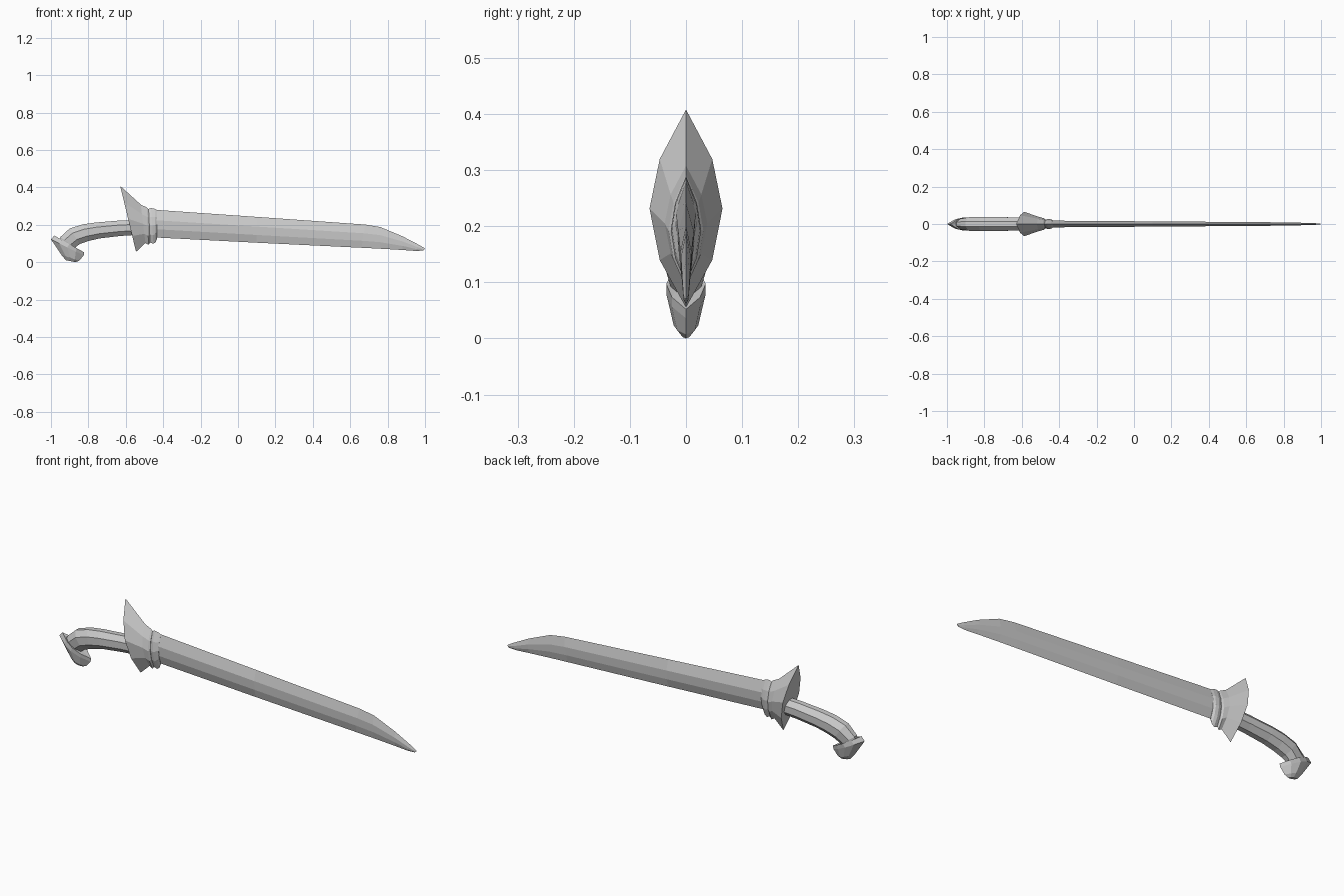
import bpy, bmesh

# half cross-sections: (along the top-bottom axis, sideways), mirrored to the other side
OCTAGON = [(1, .38), (.42, 1), (-.42, 1), (-1, .38)]
SPINDLE = [(1, 0), (.5, .72), (0, 1), (-.52, .72), (-1, 0)]
BLADE = [(1, 0), (.25, 1), (-.4, .85), (-1, 0)]


def loft(name, half, stations):
    """Skin a closed body through stations (top x, top z, bottom x, bottom z, half width)."""
    prof = half + [(a, -s) for a, s in reversed(half) if s > 0]
    bm = bmesh.new()
    rings = []
    for tx, tz, bx, bz, w in stations:
        ring = []
        for a, s in prof:
            t = (1 + a) / 2
            ring.append(bm.verts.new((bx + (tx - bx) * t, s * w, bz + (tz - bz) * t)))
        rings.append(ring)
    n = len(prof)
    for r, q in zip(rings, rings[1:]):
        for i in range(n):
            bm.faces.new((r[i], r[(i + 1) % n], q[(i + 1) % n], q[i]))
    bm.faces.new(rings[0])
    bm.faces.new(rings[-1])
    bmesh.ops.recalc_face_normals(bm, faces=bm.faces)
    me = bpy.data.meshes.new(name)
    bm.to_mesh(me)
    bm.free()
    ob = bpy.data.objects.new(name, me)
    bpy.context.collection.objects.link(ob)
    return ob


# long single-edged blade with a sloping point
loft("blade", BLADE, [
    (-.46, .281, -.46, .133, .018),
    (.10, .242, .10, .104, .014),
    (.68, .201, .66, .077, .010),
    (.76, .188, .76, .072, .009),
    (.88, .138, .88, .065, .007),
    (.97, .091, .95, .060, .005),
    (1.0, .073, .99, .062, .002)])

# flared hand guard
loft("guard", SPINDLE, [
    (-.63, .408, -.545, .055, .065),
    (-.52, .308, -.495, .102, .038),
    (-.487, .292, -.478, .092, .031),
    (-.478, .283, -.470, .106, .025)])

# collar at the blade root
loft("collar", SPINDLE, [
    (-.482, .283, -.474, .106, .022),
    (-.465, .289, -.452, .098, .027),
    (-.445, .285, -.440, .108, .025),
    (-.432, .279, -.432, .128, .018)])

# curved faceted grip
loft("grip", OCTAGON, [
    (-.55, .225, -.55, .145, .034),
    (-.64, .222, -.63, .140, .035),
    (-.76, .212, -.74, .127, .038),
    (-.83, .202, -.80, .113, .038),
    (-.90, .180, -.845, .097, .036),
    (-.950, .134, -.872, .078, .028),
    (-.955, .110, -.89, .065, .022)])

# mushroom-shaped pommel
loft("pommel", SPINDLE, [
    (-.955, .122, -.875, .080, .022),
    (-.982, .142, -.822, .052, .035),
    (-1.0, .122, -.825, .036, .035),
    (-.945, .040, -.850, .007, .022),
    (-.920, .010, -.868, .000, .008)])
